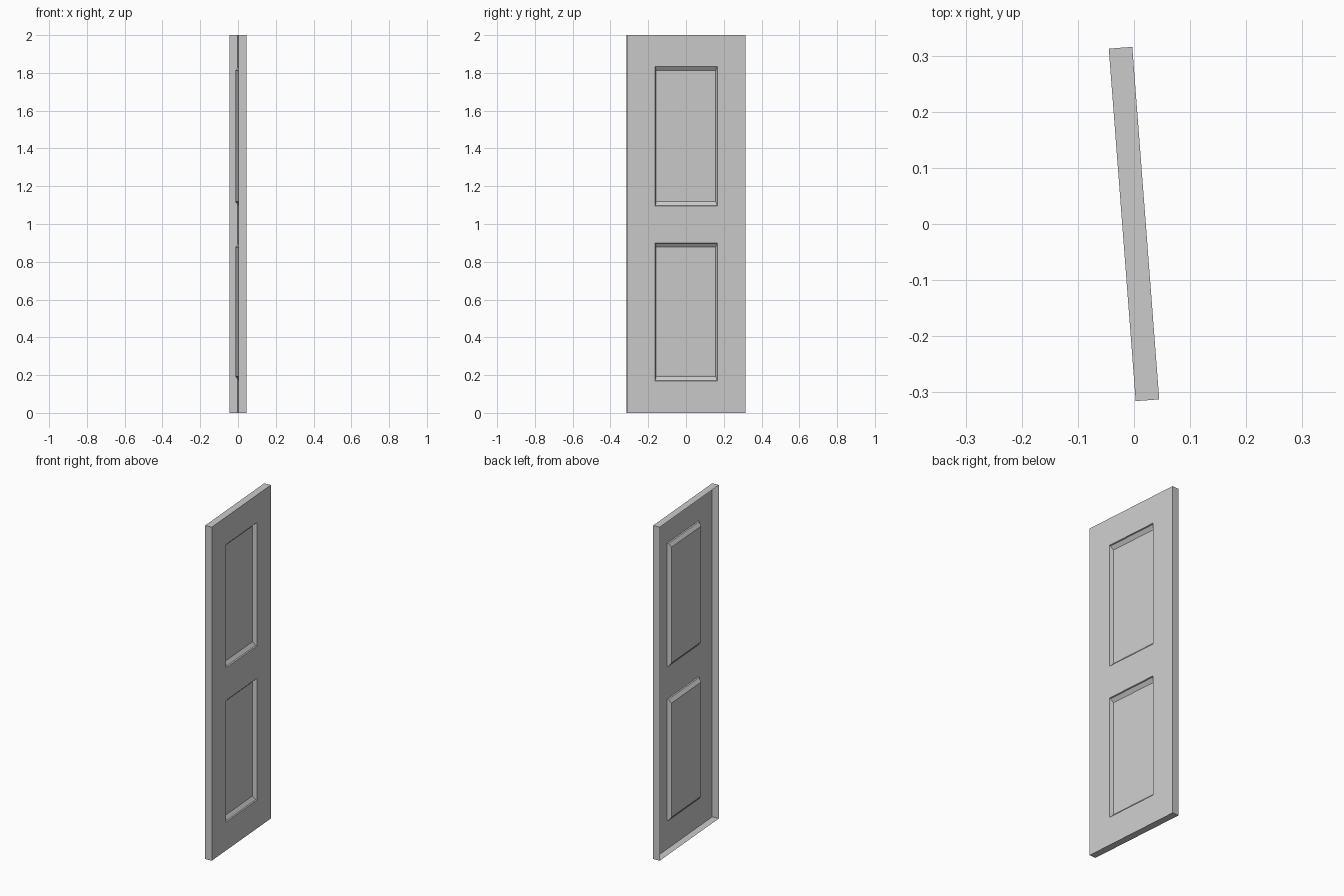
import bpy
import bmesh
import math

cube = bpy.data.objects.get("Cube")
if cube:
    bpy.data.objects.remove(cube, do_unlink=True)

HALF_WIDTH, HALF_THICK, HEIGHT = 0.315, 0.021, 2.0
PANEL_Y = 0.166
PANELS = [(0.17, 0.90), (1.095, 1.835)]
# Moulding steps: (inset along y, inset along z, depth)
MOULDING = [(0.002, 0.002, 0.007), (0.008, 0.023, 0.023)]

mat = bpy.data.materials.new("plain grey")
mat.use_nodes = True
grey = (0.6, 0.6, 0.6, 1.0)
mat.diffuse_color = grey
mat.node_tree.nodes["Principled BSDF"].inputs["Base Color"].default_value = grey

bm = bmesh.new()


def loop(x, y0, y1, z0, z1):
    """Rectangle of points facing +x."""
    return [(x, y0, z0), (x, y1, z0), (x, y1, z1), (x, y0, z1)]


def face(points):
    bm.faces.new([bm.verts.new(p) for p in points])


def ring(outer, inner):
    """Band of four faces joining two rectangles."""
    for i in range(4):
        j = (i + 1) % 4
        face([outer[i], outer[j], inner[j], inner[i]])


# Flat stiles and rails around the panels
ys = [-HALF_WIDTH, -PANEL_Y, PANEL_Y, HALF_WIDTH]
zs = [0.0] + [z for pair in PANELS for z in pair] + [HEIGHT]
for row, (z0, z1) in enumerate(zip(zs, zs[1:])):
    for col, (y0, y1) in enumerate(zip(ys, ys[1:])):
        if not (col == 1 and row % 2 == 1):
            face(loop(HALF_THICK, y0, y1, z0, z1))

# Recessed panels with a stepped, sloping moulding
for z0, z1 in PANELS:
    outer = loop(HALF_THICK, -PANEL_Y, PANEL_Y, z0, z1)
    for dy, dz, depth in MOULDING:
        inner = loop(HALF_THICK - depth, dy - PANEL_Y, PANEL_Y - dy, z0 + dz, z1 - dz)
        ring(outer, inner)
        outer = inner
    face(outer)

# Edge walls; the rear stays open as a thin shell
ring(loop(-HALF_THICK, -HALF_WIDTH, HALF_WIDTH, 0, HEIGHT),
     loop(HALF_THICK, -HALF_WIDTH, HALF_WIDTH, 0, HEIGHT))

bmesh.ops.remove_doubles(bm, verts=bm.verts[:], dist=0.0001)
mesh = bpy.data.meshes.new("door_panel")
bm.to_mesh(mesh)
bm.free()
mesh.materials.append(mat)

door = bpy.data.objects.new("door_panel", mesh)
bpy.context.collection.objects.link(door)
door.rotation_euler.z = math.radians(4.37)
